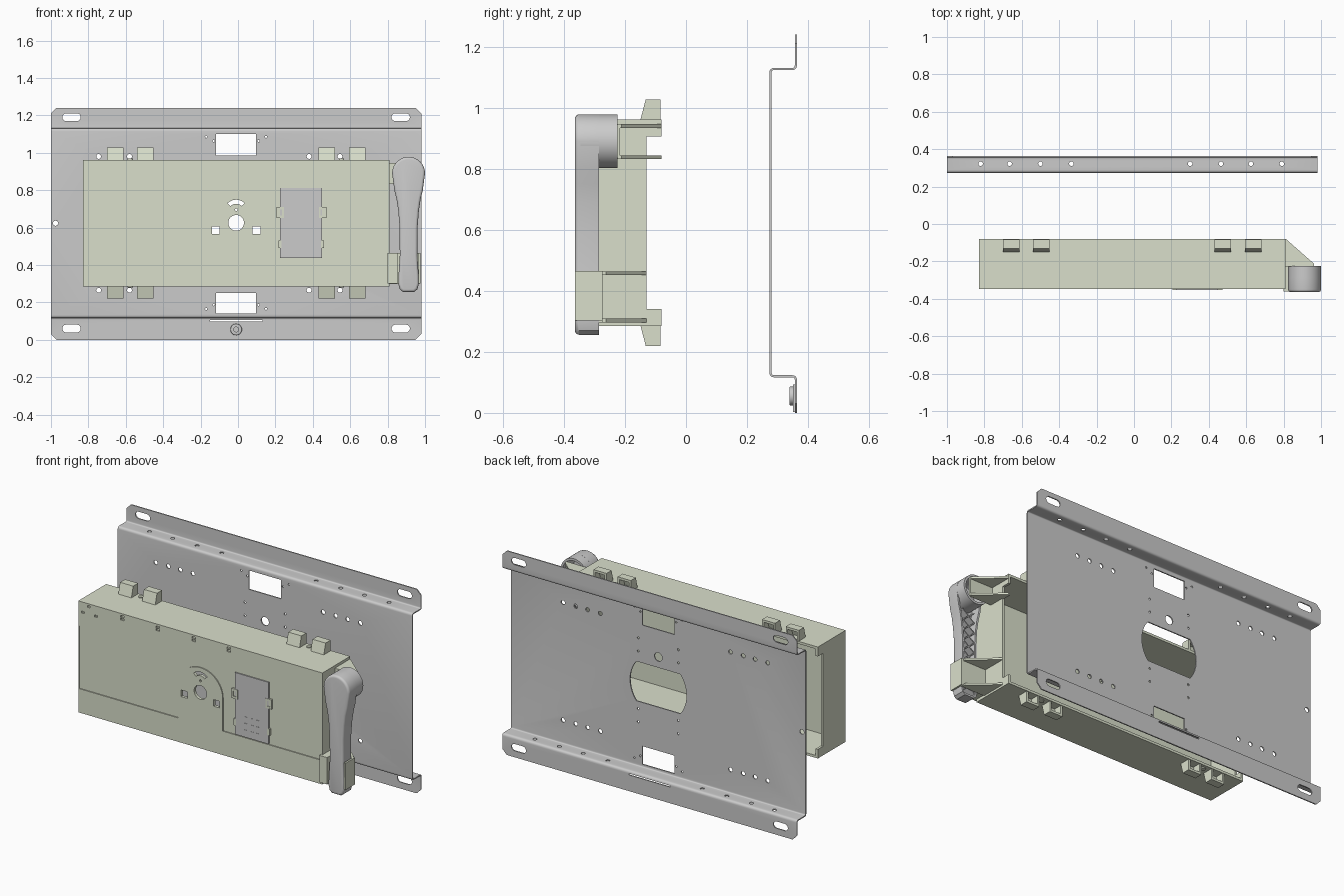
import bpy, bmesh, math
from mathutils import Vector

if "Cube" in bpy.data.objects:
    bpy.data.objects.remove(bpy.data.objects["Cube"])

AX = {'x': lambda a, b, t: (t, a, b), 'y': lambda a, b, t: (a, t, b), 'z': lambda a, b, t: (a, b, t)}


def prism(name, pts, axis, lo, hi, bevel=0.0):
    """Extrude a 2D outline along an axis; optionally round the edge of the low end."""
    bm = bmesh.new()
    rings = [[bm.verts.new(AX[axis](a, b, t)) for a, b in pts] for t in (lo, hi)]
    bm.faces.new(rings[0])
    bm.faces.new(rings[1])
    n = len(pts)
    for i in range(n):
        j = (i + 1) % n
        bm.faces.new((rings[0][i], rings[0][j], rings[1][j], rings[1][i]))
    bmesh.ops.recalc_face_normals(bm, faces=bm.faces)
    if bevel:
        low = set(rings[0])
        edges = [e for e in bm.edges if all(v in low for v in e.verts)]
        bmesh.ops.bevel(bm, geom=edges, offset=bevel, segments=4, profile=0.5, affect='EDGES')
    me = bpy.data.meshes.new(name)
    bm.to_mesh(me)
    bm.free()
    ob = bpy.data.objects.new(name, me)
    bpy.context.collection.objects.link(ob)
    return ob


def rect(a0, a1, b0, b1):
    return [(a0, b0), (a1, b0), (a1, b1), (a0, b1)]


def box(name, x0, x1, y0, y1, z0, z1):
    return prism(name, rect(x0, x1, z0, z1), 'y', y0, y1)


def circle(a, b, r, n=24, start=0.0, sweep=2 * math.pi):
    m = n if sweep > 6.28 else n + 1
    return [(a + r * math.cos(start + sweep * i / n), b + r * math.sin(start + sweep * i / n)) for i in range(m)]


def slot(a, b, half, r):
    return (circle(a + half, b, r, 10, -math.pi / 2, math.pi)
            + circle(a - half, b, r, 10, math.pi / 2, math.pi))


def merge(name, obs):
    bm = bmesh.new()
    for o in obs:
        bm.from_mesh(o.data)
        bpy.data.objects.remove(o)
    me = bpy.data.meshes.new(name)
    bm.to_mesh(me)
    bm.free()
    ob = bpy.data.objects.new(name, me)
    bpy.context.collection.objects.link(ob)
    return ob


def cut(ob, cutters):
    tool = merge('cutter', cutters)
    mod = ob.modifiers.new('cut', 'BOOLEAN')
    mod.operation, mod.solver, mod.object = 'DIFFERENCE', 'EXACT', tool
    bpy.context.view_layer.update()
    me = bpy.data.meshes.new_from_object(ob.evaluated_get(bpy.context.evaluated_depsgraph_get()))
    ob.modifiers.clear()
    ob.data = me
    bpy.data.objects.remove(tool)


def sheet(path, t, r=0.012):
    """Outline of bent sheet metal that follows a 2D path with rounded bends."""
    p = [Vector(q) for q in path]
    mid = [p[0]]
    for a, b, c in zip(p, p[1:], p[2:]):
        s, e = b + (a - b).normalized() * r, b + (c - b).normalized() * r
        mid += [s * (1 - u) ** 2 + b * 2 * u * (1 - u) + e * u * u for u in (0, .25, .5, .75, 1)]
    mid.append(p[-1])
    left, right = [], []
    for i, q in enumerate(mid):
        d = (mid[min(i + 1, len(mid) - 1)] - mid[max(i - 1, 0)]).normalized()
        n = Vector((-d.y, d.x)) * t / 2
        left.append(tuple(q + n))
        right.append(tuple(q - n))
    return left + right[::-1]


# Mounting plate: folded sheet
CX = -0.01
plate = prism('mounting_plate', sheet([(.36, 0), (.36, .12), (.277, .12), (.277, 1.127), (.36, 1.127), (.36, 1.24)], .007),
              'x', -1.0, .98)
holes = []
hole = lambda pts, lo=.2, hi=.45: holes.append(prism('h', pts, 'y', lo, hi))
for z in (.06, 1.19):                                   # corner mounting slots
    for x in (-.89, .87):
        hole(slot(x, z, .028, .021))
for x, s in ((-1.0, 1), (.98, -1)):                     # clipped flange corners
    for z, t in ((0, 1), (1.24, -1)):
        hole([(x - s * .02, z - t * .02), (x + s * .05, z - t * .02), (x - s * .02, z + t * .05)])
for z0, z1 in ((.14, .25), (.985, 1.1)):                # cable windows
    hole(rect(-.118, .097, z0, z1))
a = math.asin(.12 / .19)                                # flattened round opening
hole(circle(CX, .635, .19, 16, -a, 2 * a) + circle(CX, .635, .19, 16, math.pi - a, 2 * a))
hole(circle(CX, .82, .026))
hole(circle(-.975, .623, .014, 16))
for x in (-.745, -.66, -.58, -.495, .38, .465, .545, .63):
    for z in (.265, .98):
        hole(circle(x, z, .013, 16))
for dx in (-.16, -.12, .12, .16):                       # small screw holes
    for z in ((.165, 1.085) if abs(dx) > .15 else (.187, 1.063)):
        hole(circle(CX + dx, z, .006, 8))
for dx in (-.135, .135):
    for z in (.39, .47, .82, .90):
        hole(circle(CX + dx, z, .007, 8))
hole(rect(-.15, .13, .098, .107))
for x in (-.82, -.665, -.5, -.335, .3, .465, .625, .79):
    for z in (.12, 1.127):
        holes.append(prism('h', circle(x, .322, .012, 16), 'z', z - .02, z + .02))
cut(plate, holes)

# Grounding tab and stud
box('ground_tab', -.09, .07, .351, .357, .003, .093)
stud = prism('ground_stud', circle(CX, .055, .031, 32), 'y', .339, .352, .004)
cut(stud, [prism('h', circle(CX, .055, .013, 20), 'y', .33, .348)])

# Housing: open-backed box with recessed middle band
F = -.347
housing = box('housing', -.83, .81, F, -.08, .285, .962)
cut(housing, [box('c', -.815, .795, F + .018, 0, .3, .947)])
cut(housing, [box('c', -.826, .803, -.4, F + .006, .43, .812),
              box('c', -.9, .9, -.13, 0, .34, .905)])
cut(housing, [box('c', x - w, x + w, -.4, F + .008, z - .006, z + .006) for x, z, w in
              [(-.76, .945, .01), (-.80, .9, .01), (-.71, .9, .01)]
              + [(x, z, .012) for x in (-.535, -.295, -.055, .18) for z in (.928, .944)]])

# Arched dial plate on the front
arch = prism('dial_plate', [(-.16, .425)] + [(.14, .425)] + circle(CX, .625, .15, 32, 0, math.pi), 'y', F, F + .012)


def front_holes():
    band = circle(CX, .685, .064, 10, math.radians(45), math.radians(90)) + \
        circle(CX, .685, .042, 10, math.radians(135), -math.radians(90))
    return [prism('h', p, 'y', -.4, -.3) for p in
            (circle(CX, .625, .042, 32), rect(-.14, -.098, .565, .605), rect(.078, .12, .565, .605),
             band, circle(CX, .695, .007, 10))]


cut(housing, front_holes())
cut(arch, front_holes())

# Cover panel and its clips
cover = box('cover_panel', .225, .45, -.352, F + .012, .436, .811)
cover_dots = [prism('h', rect(x, x + .02, z, z + .006), 'y', -.4, -.35) for x in (.29, .33, .37) for z in (.48, .52, .56)]
cut(cover, cover_dots)
clips = []
for x in (.225, .452):
    clips.append(box('clip', x - .02, x + .02, -.3535, F + .01, .652, .71))
    clips.append(box('clip', x - .008, x + .008, -.3535, F + .01, .49, .53))
cover_clips = merge('cover_clips', clips)
cut(cover_clips, [box('c', x - .01, x + .01, -.4, -.349, .665, .697) for x in (.225, .452)])

# Hollow mounting hooks, top and bottom
hooks = []
for s in (1, -1):
    prof = lambda o: [(y, .6235 + s * (h - .6235)) for y, h in
                      ((-.15 + o, .958), (-.132 + o, 1.027 - o), (-.084 + o * 2, 1.027 - o), (-.084 + o * 2, .958))]
    for x0 in (-.70, -.54, .43, .593):
        h = prism('hook', prof(0), 'x', x0, x0 + .088)
        cut(h, [prism('c', prof(.014), 'x', x0 + .012, x0 + .076)])
        hooks.append(h)
    for x in (-.576, .554):                             # locating pegs between hooks
        z = .6235 + s * .3385
        hooks.append(prism('peg', circle(x, -.11, .014, 16), 'z', z - .006, z + .006))
hooks = merge('mounting_hooks', hooks)

# Handle brackets: wedge shells on the right end
parts = []
wedge = [(.8, -.08), (.812, -.08), (.962, -.212), (.962, -.225), (.8, -.225)]
low_wedge = [(.8, -.13), (.812, -.13), (.962, -.262), (.962, -.285), (.8, -.285)]
for z in (.838, .94):
    parts.append(prism('p', wedge, 'z', z - .006, z + .006))
parts.append(box('p', .8, .962, -.228, -.216, .832, .946))
for z in (.303, .458):
    parts.append(prism('p', low_wedge, 'z', z - .006, z + .006))
parts.append(box('p', .8, .97, -.285, -.273, .297, .464))
parts.append(box('p', .8, .852, -.362, -.28, .302, .465))
parts.append(box('p', .966, .977, -.364, -.273, .302, .465))
brackets = merge('handle_brackets', parts)

# Handle: tapered hollow grip with a round hub
HX, HZ = .912, .89
side = [(.80, .076), (.75, .064), (.69, .055), (.6, .048), (.45, .047), (.34, .054), (.3, .055), (.27, .047), (.256, .03)]


def grip(o):
    s = [(w - o, max(z, .256 + o)) for z, w in side]
    return (circle(HX, HZ, .088 - o, 28, 0, math.pi)
            + [(HX - w, z) for w, z in s] + [(HX + w, z) for w, z in s[::-1]])


handle = prism('handle_grip', grip(0), 'y', -.364, -.285, .014)
inner = [(x, z) for x, z in grip(.011)]
clean = [p for i, p in enumerate(inner) if p != inner[i - 1]]
cut(handle, [prism('c', clean, 'y', -.345, -.2)])
hub = prism('handle_hub', circle(HX, HZ, .0875, 48), 'y', -.345, -.225)
cut(hub, [prism('c', circle(HX, HZ, .074, 48), 'y', -.335, -.1)])

# Crossed stiffening ribs inside the grip
ribs = []
z, step = .29, .062
while z < .76:
    for s in (1, -1):
        p, q = (HX - s * .04, z), (HX + s * .04, z + step)
        ribs.append(prism('r', [(p[0], p[1] - .004), (q[0], q[1] - .004), (q[0], q[1] + .004), (p[0], p[1] + .004)],
                          'y', -.35, -.29))
    z += step
merge('handle_ribs', ribs)

# Colour and shading
mat = bpy.data.materials.new('pale_green')
mat.diffuse_color = (.70, .74, .60, 1)
mat.use_nodes = True
mat.node_tree.nodes["Principled BSDF"].inputs["Base Color"].default_value = mat.diffuse_color
for ob in (housing, arch, cover_clips, hooks, brackets):
    ob.data.materials.clear()
    ob.data.materials.append(mat)
for ob in bpy.data.objects:
    ob.data.shade_smooth()
    ob.data.set_sharp_from_angle(angle=math.radians(30))
